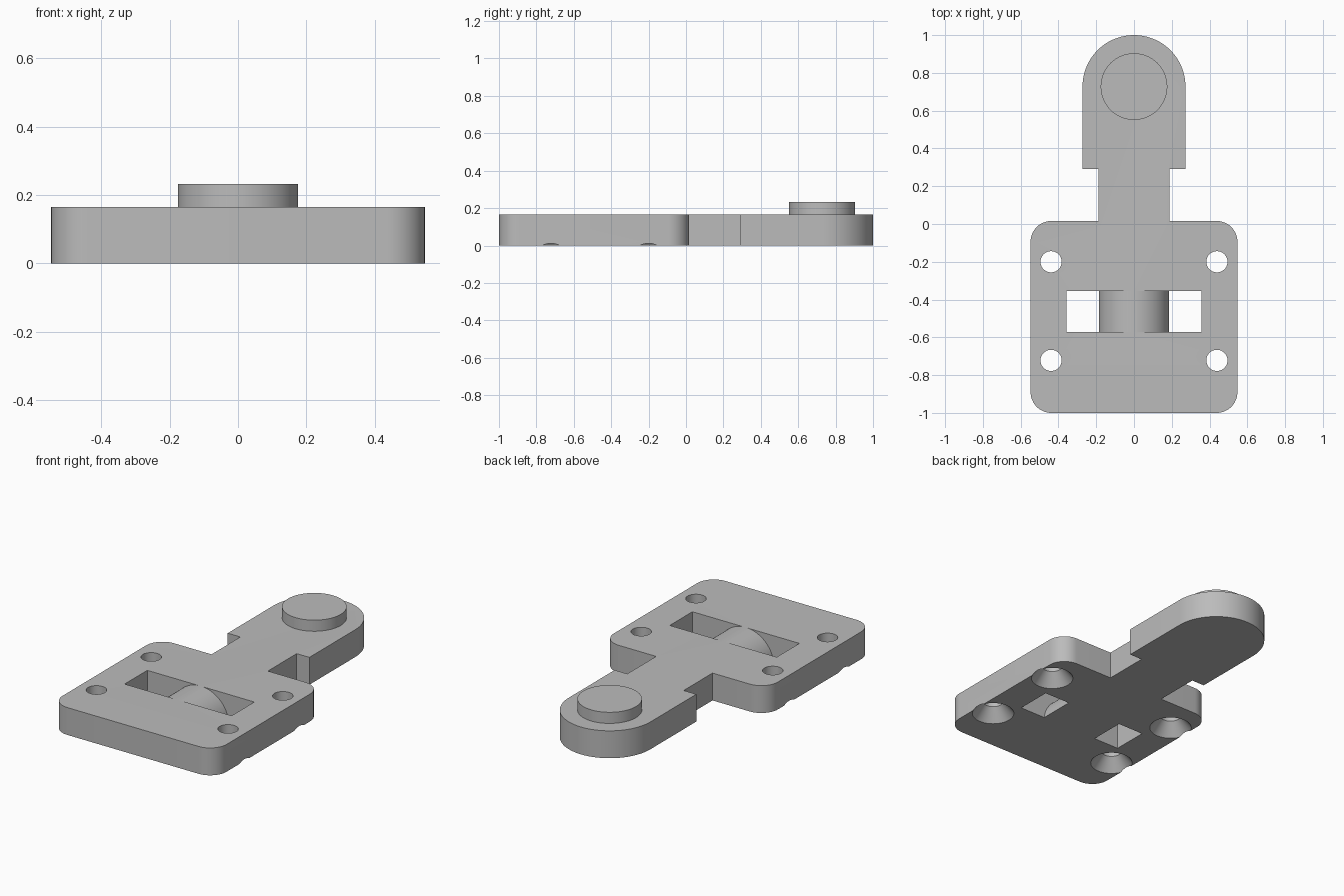
import bpy, bmesh
from math import sin, cos, pi, radians

cube = bpy.data.objects.get("Cube")
if cube:
    bpy.data.objects.remove(cube, do_unlink=True)

THICK = 0.165
PLATE_X, PLATE_BACK, CORNER = 0.5475, 0.016, 0.11
NECK_X, HEAD_START = 0.188, 0.291
HEAD_R = 0.2725
HEAD_Y = 1 - HEAD_R

grey = bpy.data.materials.new("plain grey")
grey.use_nodes = True
grey.diffuse_color = (0.5, 0.5, 0.5, 1)
grey.node_tree.nodes["Principled BSDF"].inputs["Base Color"].default_value = (0.5, 0.5, 0.5, 1)


def arc(cx, cy, r, start, end, steps):
    """Points on an arc, angles in degrees."""
    angles = [radians(start + (end - start) * i / steps) for i in range(steps + 1)]
    return [(cx + r * cos(a), cy + r * sin(a)) for a in angles]


def finish(name, bm):
    bmesh.ops.recalc_face_normals(bm, faces=bm.faces)
    mesh = bpy.data.meshes.new(name)
    bm.to_mesh(mesh)
    bm.free()
    mesh.materials.append(grey)
    obj = bpy.data.objects.new(name, mesh)
    bpy.context.collection.objects.link(obj)
    return obj


def prism(name, points, vector):
    """Extrude a closed polygon of 3D points along a vector."""
    bm = bmesh.new()
    face = bm.faces.new([bm.verts.new(p) for p in points])
    grown = bmesh.ops.extrude_face_region(bm, geom=[face])["geom"]
    bmesh.ops.translate(bm, vec=vector,
                        verts=[g for g in grown if isinstance(g, bmesh.types.BMVert)])
    return finish(name, bm)


def lathe(name, profile, x, y, steps=64):
    """Solid of stacked rings from (radius, z) pairs."""
    bm = bmesh.new()
    rings = [[bm.verts.new((x + r * cos(2 * pi * i / steps), y + r * sin(2 * pi * i / steps), z))
              for i in range(steps)] for r, z in profile]
    for low, high in zip(rings, rings[1:]):
        for i in range(steps):
            j = (i + 1) % steps
            bm.faces.new((low[i], low[j], high[j], high[i]))
    bm.faces.new(rings[0])
    bm.faces.new(rings[-1])
    return finish(name, bm)


def cut(target, cutter):
    cutter.hide_render = True
    mod = target.modifiers.new(cutter.name, "BOOLEAN")
    mod.operation = "DIFFERENCE"
    mod.solver = "EXACT"
    mod.object = cutter
    bpy.context.view_layer.objects.active = target
    bpy.ops.object.modifier_apply(modifier=mod.name)
    bpy.data.objects.remove(cutter, do_unlink=True)


def smooth(obj):
    bpy.ops.object.select_all(action="DESELECT")
    obj.select_set(True)
    bpy.context.view_layer.objects.active = obj
    bpy.ops.object.shade_smooth_by_angle(angle=radians(30))


# Body outline: right half from the front edge up to the rounded tip, then mirrored
cx = PLATE_X - CORNER
half = arc(cx, -1 + CORNER, CORNER, -90, 0, 12)
half += arc(cx, PLATE_BACK - CORNER, CORNER, 0, 90, 12)
half += [(NECK_X, PLATE_BACK), (NECK_X, HEAD_START), (HEAD_R, HEAD_START)]
half += arc(0, HEAD_Y, HEAD_R, 0, 90, 32)
outline = half + [(-x, y) for x, y in reversed(half[:-1])]
body = prism("mounting_plate_with_arm", [(x, y, 0) for x, y in outline], (0, 0, THICK))

# Slot on each side, curving down around a flush bridge
SLOT_X, SLOT_FRONT, SLOT_BACK = 0.357, -0.571, -0.3545
bridge = arc(0, THICK + 0.0005 - NECK_X, NECK_X, 0, 88, 32)
for side in (1, -1):
    section = [(NECK_X, -0.1)] + bridge + [(bridge[-1][0], 0.3), (SLOT_X, 0.3), (SLOT_X, -0.1)]
    cut(body, prism("slot_cutter", [(side * x, SLOT_FRONT, z) for x, z in section],
                    (0, SLOT_BACK - SLOT_FRONT, 0)))

# Four screw holes, countersunk from below
for x in (-0.439, 0.439):
    for y in (-0.2, -0.722):
        cut(body, lathe("screw_hole_cutter",
                        [(0.136, -0.022), (0.056, 0.076), (0.056, 0.3)], x, y))
smooth(body)

# Round boss on the arm
boss = lathe("round_boss", [(0.1765, THICK), (0.1765, 0.232)], 0, HEAD_Y)
smooth(boss)
